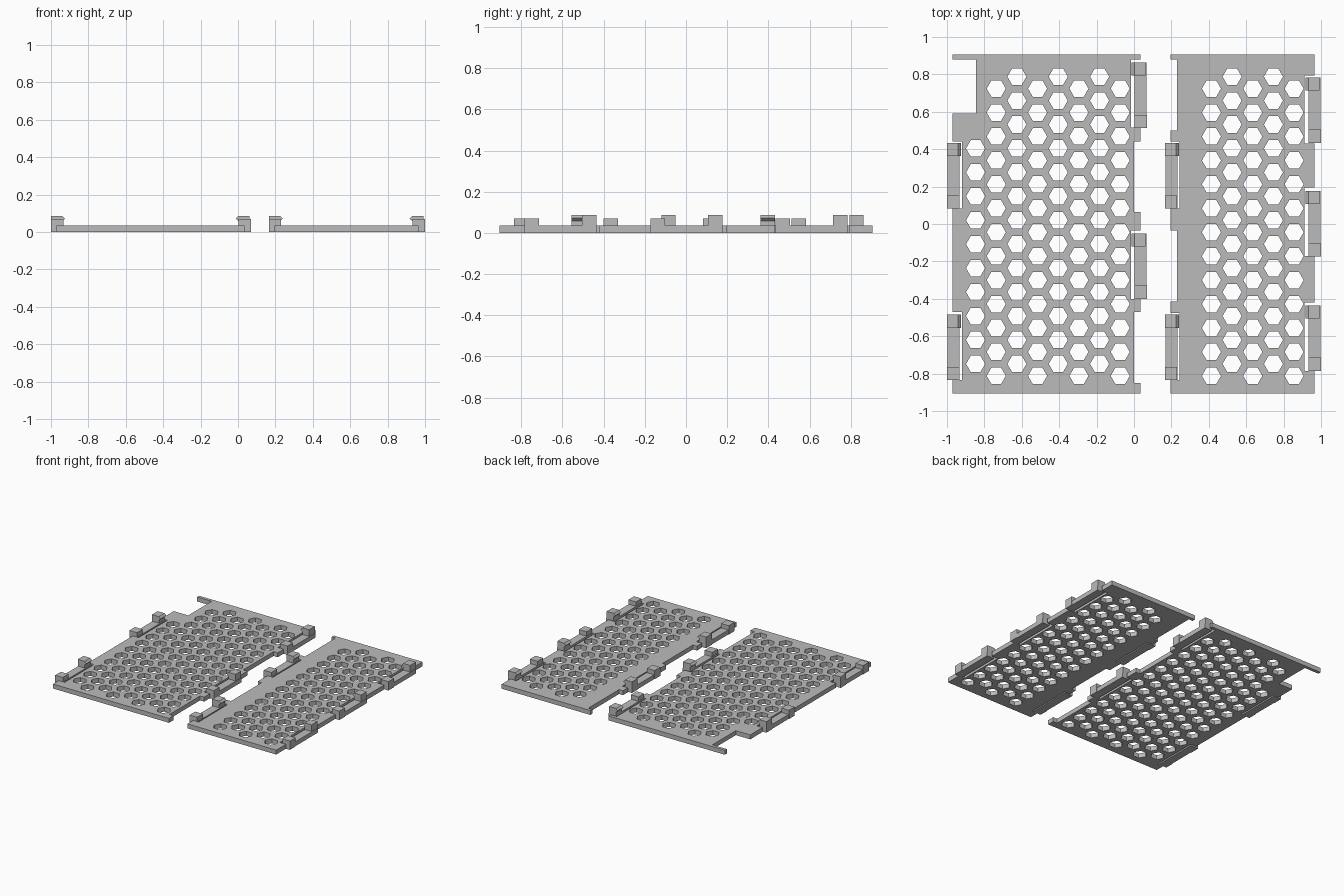
import bpy
import bmesh
from math import cos, sin, pi

cube = bpy.data.objects.get("Cube")
if cube:
    bpy.data.objects.remove(cube, do_unlink=True)

grey = bpy.data.materials.new("light_grey")
grey.use_nodes = True
colour = (0.5, 0.5, 0.5, 1)
grey.diffuse_color = colour
grey.node_tree.nodes["Principled BSDF"].inputs["Base Color"].default_value = colour

THICK = 0.035            # panel thickness
CLIP = 0.35              # clip length along y
HALF = 0.905             # half length of a panel


def add_object(name, mesh):
    mesh.materials.clear()
    mesh.materials.append(grey)
    ob = bpy.data.objects.new(name, mesh)
    bpy.context.collection.objects.link(ob)
    return ob


def stepped_edge(steps):
    """Points going up a side; each step is (y where it starts, x)."""
    ends = [s[0] for s in steps[1:]] + [HALF]
    return [p for (y, x), end in zip(steps, ends) for p in ((x, y), (x, end))]


def panel(name, left, right, holes):
    """Flat perforated panel from an outline and hexagonal holes."""
    curve = bpy.data.curves.new(name + "_outline", "CURVE")
    curve.dimensions = "2D"
    curve.fill_mode = "BOTH"
    curve.extrude = THICK / 2
    loops = [stepped_edge(right) + stepped_edge(left)[::-1]]
    for cx, cy in holes:
        loops.append([(cx + 0.051 * cos(i * pi / 3), cy + 0.051 * sin(i * pi / 3))
                      for i in range(6)])
    for loop in loops:
        spline = curve.splines.new("POLY")
        spline.points.add(len(loop) - 1)
        for point, (x, y) in zip(spline.points, loop):
            point.co = (x, y, 0, 1)
        spline.use_cyclic_u = True
    helper = bpy.data.objects.new(name + "_helper", curve)
    bpy.context.collection.objects.link(helper)
    bpy.context.view_layer.update()
    graph = bpy.context.evaluated_depsgraph_get()
    mesh = bpy.data.meshes.new_from_object(helper.evaluated_get(graph))
    bpy.data.objects.remove(helper, do_unlink=True)
    for v in mesh.vertices:
        v.co.z += THICK / 2
    for poly in mesh.polygons:
        poly.use_smooth = False
    return add_object(name, mesh)


def prism(name, profile, y0, y1):
    """Extrude an (x, z) profile along y."""
    bm = bmesh.new()
    face = bm.faces.new([bm.verts.new((x, y0, z)) for x, z in profile])
    top = bmesh.ops.extrude_face_region(bm, geom=[face])["geom"]
    moved = [v for v in top if isinstance(v, bmesh.types.BMVert)]
    bmesh.ops.translate(bm, verts=moved, vec=(0, y1 - y0, 0))
    bmesh.ops.recalc_face_normals(bm, faces=bm.faces)
    mesh = bpy.data.meshes.new(name)
    bm.to_mesh(mesh)
    bm.free()
    add_object(name, mesh)


def clip(name, outer, inward, y0, hook_start):
    """Spring arm with a low peg at one end and a hooked post at the other."""
    def place(points):
        return [(outer + inward * d, z) for d, z in points]

    def box(a, b, h):
        return place([(a, 0), (b, 0), (b, h), (a, h)])

    y1 = y0 + CLIP
    a, b = hook_start, hook_start + 0.06
    prism(name + "_arm", box(0.004, 0.068, THICK), y0, y1)
    prism(name + "_peg", box(0, 0.066, 0.069), y0, y0 + 0.07)
    prism(name + "_hook", place([(a, 0), (b, 0), (b, 0.058), (b + 0.015, 0.072),
                                 (b, 0.087), (a, 0.087)]), y1 - 0.07, y1)


def hex_columns(first_x, starts):
    """Staggered columns; each start is (top y, count)."""
    return [(first_x + 0.1105 * i, top - 0.128 * j)
            for i, (top, count) in enumerate(starts) for j in range(count)]


high, low = (0.788, 13), (0.724, 13)

# Wide panel with a corner cut-out
panel("wide_panel",
      left=[(-HALF, -0.97), (-0.835, -0.92), (-0.47, -0.97), (0.083, -0.92),
            (0.44, -0.97), (0.59, -0.845), (0.88, -0.97)],
      right=[(-HALF, 0.036), (-0.85, 0), (-0.47, 0.036), (-0.4, -0.015),
             (-0.035, 0.036), (0.065, 0), (0.44, 0.036), (0.515, -0.015),
             (0.88, 0.036)],
      holes=hex_columns(-0.847, [(0.404, 10), low, high, low, high, low, high, low]))

# Narrow panel with a solid margin
panel("narrow_panel",
      left=[(-HALF, 0.196), (-0.835, 0.243), (-0.475, 0.196), (-0.415, 0.23),
            (-0.035, 0.196), (0.083, 0.243), (0.44, 0.196), (0.5, 0.23),
            (0.88, 0.196)],
      right=[(-HALF, 0.965), (-0.785, 0.912), (-0.42, 0.965), (-0.17, 0.912),
             (0.195, 0.965), (0.43, 0.912), (0.795, 0.965)],
      holes=hex_columns(0.414, [low, high, low, high, low]))

# Clips along the four long sides
sides = [("wide_right_clip", -1.0, 1, 0, (-0.835, 0.083)),
         ("wide_left_clip", 0.07, -1, 0.008, (-0.4, 0.513)),
         ("narrow_right_clip", 0.165, 1, 0, (-0.835, 0.083)),
         ("narrow_left_clip", 1.0, -1, 0.008, (-0.785, -0.173, 0.434))]
for name, outer, inward, hook_start, spots in sides:
    for n, y in enumerate(spots, 1):
        clip(f"{name}_{n}", outer, inward, y, hook_start)
